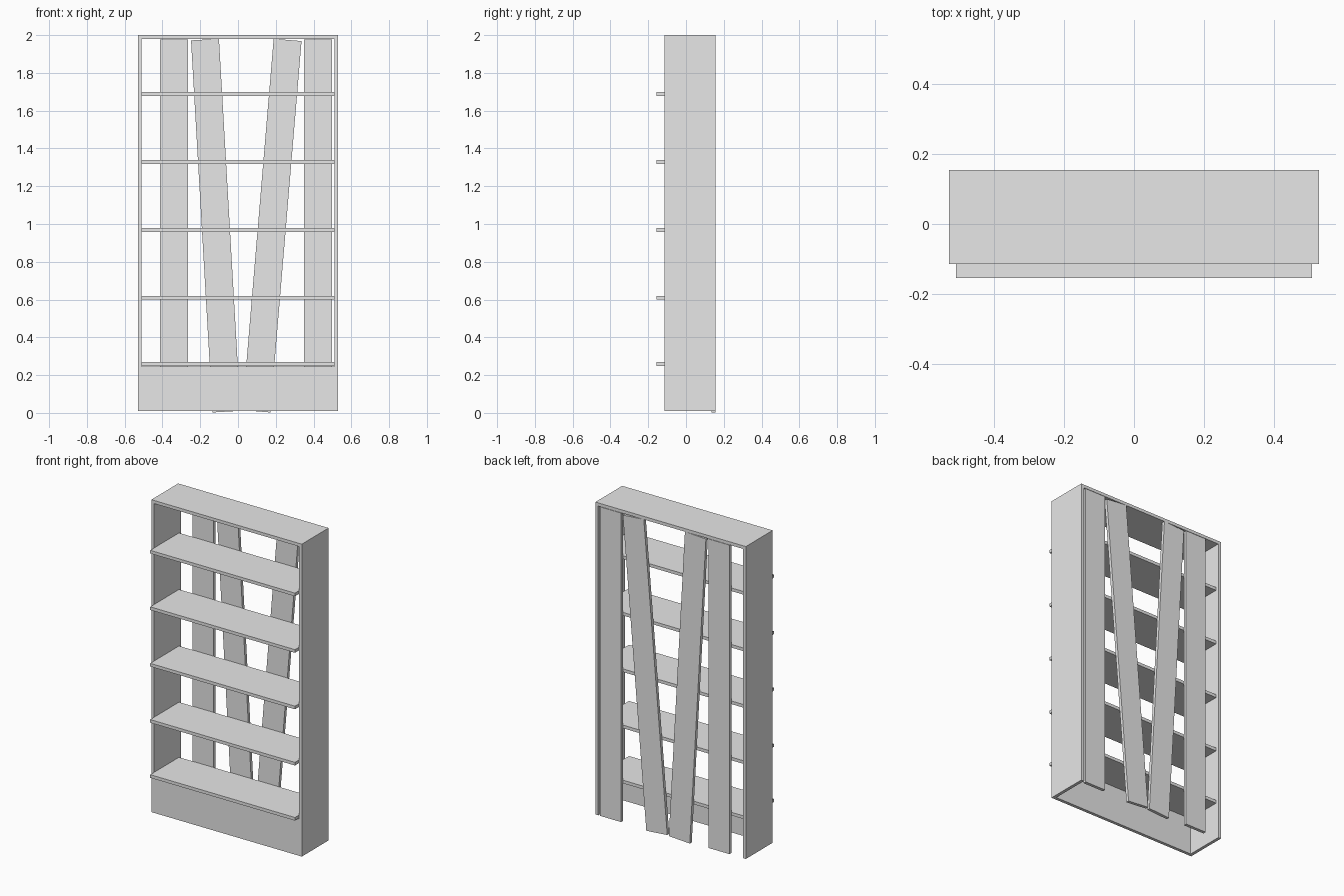
import bpy
import math

cube = bpy.data.objects.get("Cube")
if cube:
    bpy.data.objects.remove(cube, do_unlink=True)

# Single painted-board colour
paint = bpy.data.materials.new("light_grey")
paint.use_nodes = True
grey = (0.8, 0.8, 0.8, 1)
paint.diffuse_color = grey
paint.node_tree.nodes["Principled BSDF"].inputs["Base Color"].default_value = grey

WIDTH = 1.06            # overall width
FRONT, BACK = -0.115, 0.155
BOARD = 0.02            # board thickness
INNER = WIDTH / 2 - BOARD
BOTTOM, TOP = 0.01, 2.0


def board(name, x, y, z, tilt=0):
    """Flat board from (min, max) ranges, optionally leaning sideways."""
    ranges = (x, y, z)
    bpy.ops.mesh.primitive_cube_add(size=1, location=[sum(r) / 2 for r in ranges])
    ob = bpy.context.object
    ob.name = name
    ob.scale = [r[1] - r[0] for r in ranges]
    ob.rotation_euler.y = math.radians(tilt)
    ob.data.materials.append(paint)
    return ob


# Carcass: sides, top and kick board
depth = (FRONT, BACK)
board("right_side", (-WIDTH / 2, -INNER), depth, (BOTTOM, TOP - BOARD))
board("left_side", (INNER, WIDTH / 2), depth, (BOTTOM, TOP - BOARD))
board("top_board", (-WIDTH / 2, WIDTH / 2), depth, (TOP - BOARD, TOP))
board("kick_board", (-INNER, INNER), (FRONT, FRONT + BOARD), (BOTTOM, 0.245))

# Shelves reach past the front edge and stop at the back slats
for i, z in enumerate((0.259, 0.61, 0.968, 1.328, 1.688)):
    board(f"shelf_{i + 1}", (-INNER, INNER), (-0.155, BACK - BOARD),
          (z - BOARD / 2, z + BOARD / 2))

# Back slats: two upright, two leaning apart towards the top
slats = (
    ("right_upright_slat", -0.34, 0),
    ("right_leaning_slat", -0.118, -3.3),
    ("left_leaning_slat", 0.18, 4.8),
    ("left_upright_slat", 0.423, 0),
)
for name, x, tilt in slats:
    low = 0.005 if tilt else BOTTOM
    board(name, (x - 0.074, x + 0.074), (BACK - BOARD, BACK), (low, 1.978), tilt)
